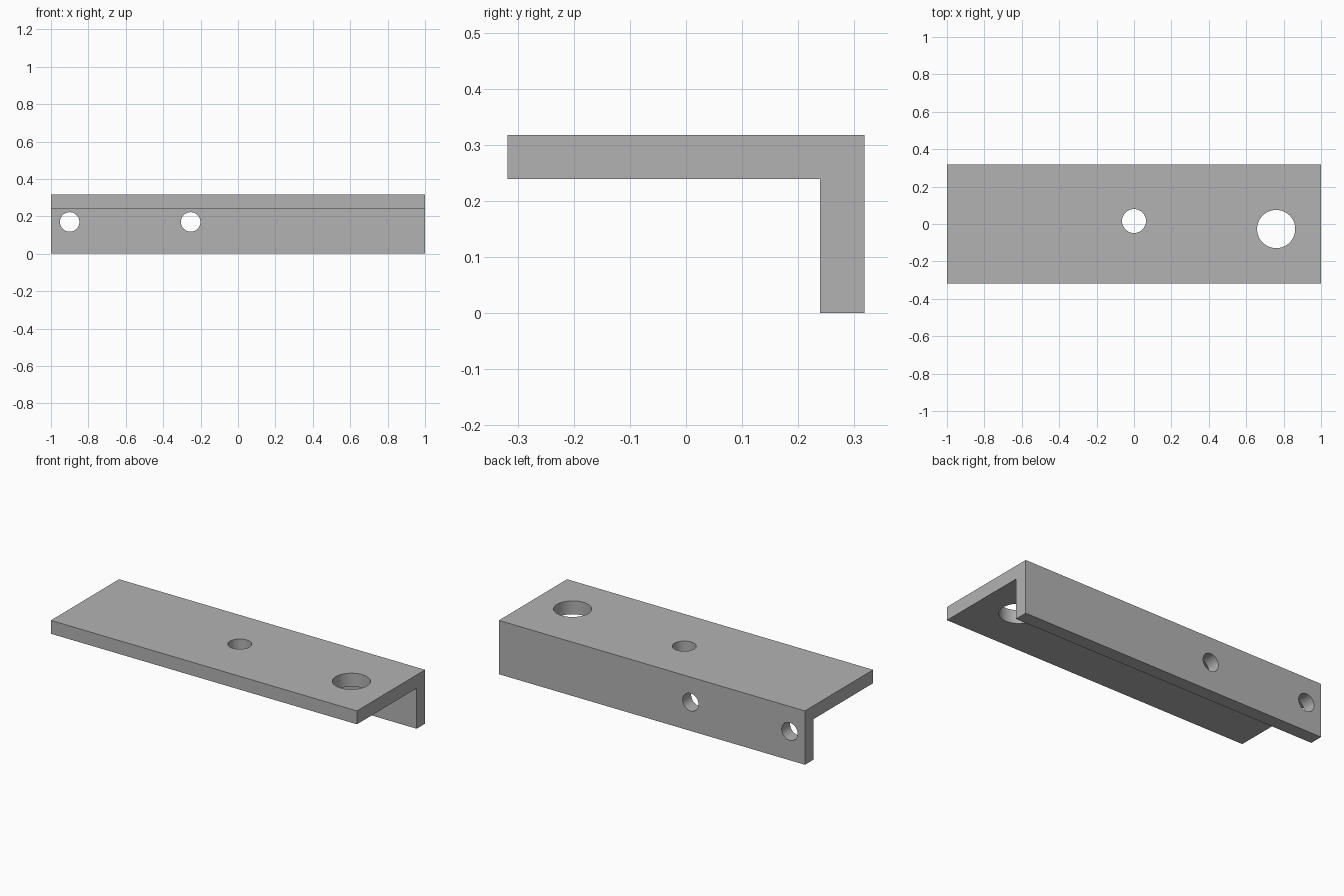
import bpy
import bmesh
import math

cube = bpy.data.objects.get("Cube")
if cube:
    bpy.data.objects.remove(cube, do_unlink=True)

HALF_LENGTH, HALF_DEPTH, HEIGHT, WALL = 1.0, 0.318, 0.318, 0.079

# Plain grey metal
grey = bpy.data.materials.new("grey_metal")
grey.use_nodes = True
grey.diffuse_color = (0.45, 0.45, 0.45, 1)
grey.node_tree.nodes["Principled BSDF"].inputs["Base Color"].default_value = (0.45, 0.45, 0.45, 1)

# L-shaped profile swept along the length
inner_y, under_z = HALF_DEPTH - WALL, HEIGHT - WALL
profile = [(-HALF_DEPTH, under_z), (inner_y, under_z), (inner_y, 0),
           (HALF_DEPTH, 0), (HALF_DEPTH, HEIGHT), (-HALF_DEPTH, HEIGHT)]
bm = bmesh.new()
end = bm.faces.new([bm.verts.new((-HALF_LENGTH, y, z)) for y, z in profile])
sweep = bmesh.ops.extrude_face_region(bm, geom=[end], use_keep_orig=True)
moved = [v for v in sweep["geom"] if isinstance(v, bmesh.types.BMVert)]
bmesh.ops.translate(bm, verts=moved, vec=(2 * HALF_LENGTH, 0, 0))
bmesh.ops.recalc_face_normals(bm, faces=bm.faces)
mesh = bpy.data.meshes.new("angle_bracket")
bm.to_mesh(mesh)
bm.free()
bracket = bpy.data.objects.new("angle_bracket", mesh)
bpy.context.collection.objects.link(bracket)
mesh.materials.append(grey)


def drill(name, location, radius, tilt=0):
    """Cut a round hole through one wall of the bracket."""
    bpy.ops.mesh.primitive_cylinder_add(vertices=64, radius=radius, depth=WALL * 2,
                                        location=location, rotation=(tilt, 0, 0))
    cutter = bpy.context.object
    cutter.name = name
    cutter.data.materials.append(grey)
    cutter.hide_render = True
    bpy.context.view_layer.objects.active = bracket
    cut = bracket.modifiers.new(name, "BOOLEAN")
    cut.operation, cut.solver, cut.object = "DIFFERENCE", "EXACT", cutter
    bpy.ops.object.modifier_apply(modifier=cut.name)
    bpy.data.objects.remove(cutter, do_unlink=True)


# Holes in the flat top plate
top_mid = HEIGHT - WALL / 2
drill("centre_hole", (0, 0.016, top_mid), 0.064)
drill("large_hole", (0.76, -0.027, top_mid), 0.102)

# Holes in the upright back flange
for name, x in (("end_hole", -0.9), ("flange_hole", -0.253)):
    drill(name, (x, HALF_DEPTH - WALL / 2, 0.17), 0.052, math.pi / 2)

# Smooth hole walls, sharp edges
bpy.ops.object.select_all(action="DESELECT")
bracket.select_set(True)
bpy.context.view_layer.objects.active = bracket
bpy.ops.object.shade_smooth_by_angle(angle=math.radians(30))
